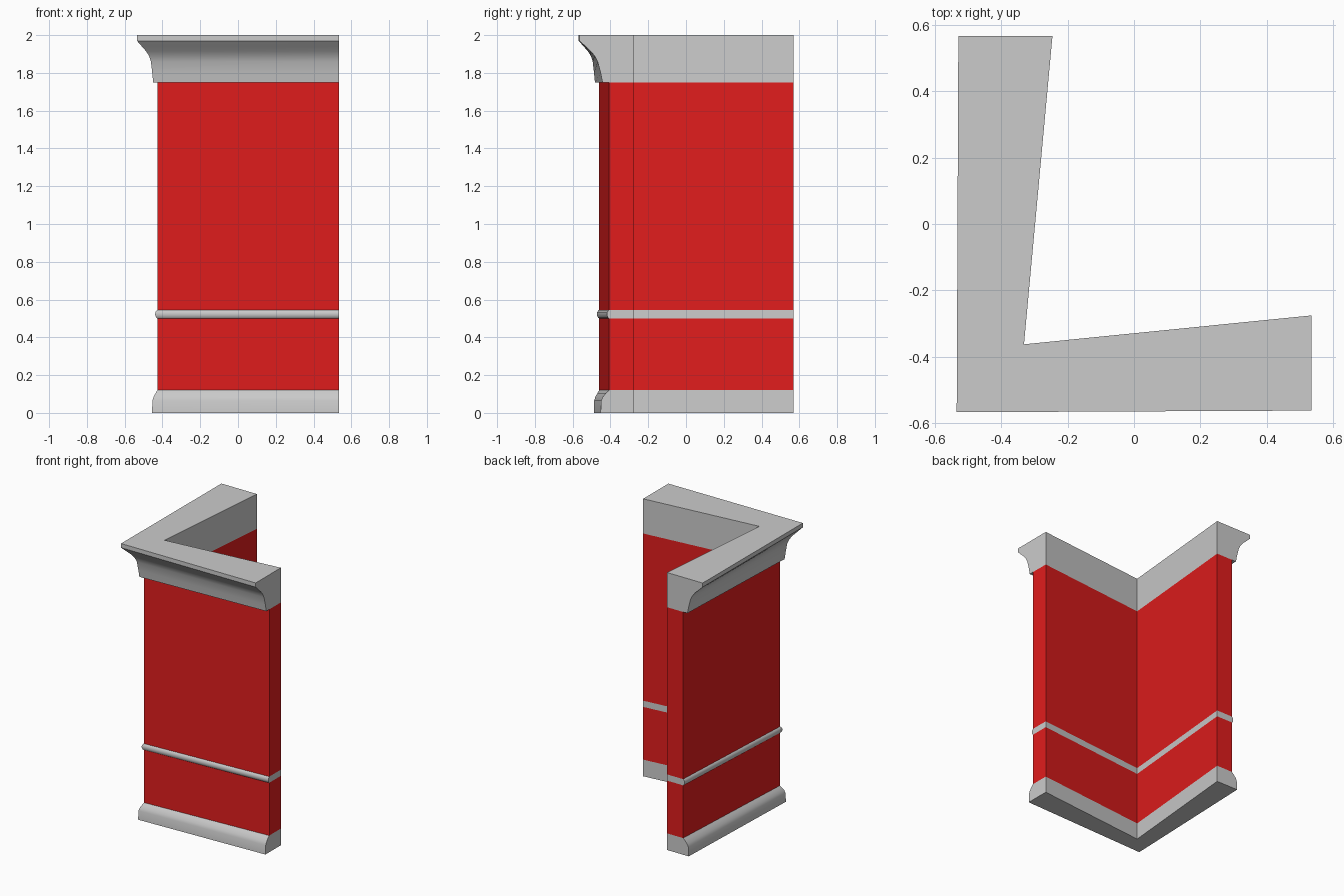
import bpy
import math

if "Cube" in bpy.data.objects:
    bpy.data.objects.remove(bpy.data.objects["Cube"])

X0, Y0 = -0.535, -0.568     # outermost corner of the cornice
X1, Y1 = 0.535, 0.568       # free ends of the two arms
WALL = (0.108, 0.16)        # wall inset at the corner and at the free ends

red = bpy.data.materials.new("red_panel")
red.diffuse_color = (0.75, 0.012, 0.012, 1)
red.use_nodes = True
red.node_tree.nodes["Principled BSDF"].inputs["Base Color"].default_value = red.diffuse_color


def outline(z, corner, end):
    """L-shaped section: outer face inset differs at corner and arm ends."""
    return [(X0 + corner, Y0 + corner, z),
            (X1, Y0 + end, z), (X1, Y0 + 0.292, z),
            (X0 + 0.203, Y0 + 0.205, z),
            (X0 + 0.289, Y1, z), (X0 + end, Y1, z)]


def loft(name, rows, bottom=False, top=False, material=None):
    verts = [p for row in rows for p in outline(*row)]
    faces = []
    for r in range(len(rows) - 1):
        a = r * 6
        for i in range(6):
            j = (i + 1) % 6
            faces.append((a + i, a + j, a + 6 + j, a + 6 + i))
    if bottom:
        faces.append(tuple(range(5, -1, -1)))
    if top:
        faces.append(tuple(range(len(verts) - 6, len(verts))))
    mesh = bpy.data.meshes.new(name)
    mesh.from_pydata(verts, [], faces)
    mesh.update()
    if material:
        mesh.materials.append(material)
    obj = bpy.data.objects.new(name, mesh)
    bpy.context.collection.objects.link(obj)
    bpy.ops.object.select_all(action='DESELECT')
    obj.select_set(True)
    bpy.context.view_layer.objects.active = obj
    bpy.ops.object.shade_smooth_by_angle(angle=math.radians(35))


# Skirting with a rounded upper edge
loft("base_molding", [(0, 0.08, 0.116), (0.065, 0.082, 0.119),
                      (0.085, 0.088, 0.128), (0.105, 0.099, 0.144),
                      (0.12, *WALL)], bottom=True)

# Red wall panels below and above the rail
loft("lower_wall", [(0.12, *WALL), (0.5, *WALL)], material=red)
loft("upper_wall", [(0.545, *WALL), (1.75, *WALL)], material=red)

# Rounded chair rail, flush on the inside
loft("chair_rail", [(0.5, *WALL), (0.503, 0.103, 0.156),
                    (0.512, 0.098, 0.151), (0.5225, 0.096, 0.149),
                    (0.533, 0.098, 0.151), (0.542, 0.103, 0.156),
                    (0.545, *WALL)])

# Cornice: underside ledge, cove curve, square top lip
loft("cornice", [(1.75, *WALL), (1.75, 0.086, 0.126),
                 (1.80, 0.081, 0.116), (1.86, 0.074, 0.10),
                 (1.89, 0.064, 0.084), (1.915, 0.048, 0.063),
                 (1.94, 0.026, 0.036), (1.97, 0, 0.005),
                 (2.0, 0, 0.005)], top=True)
